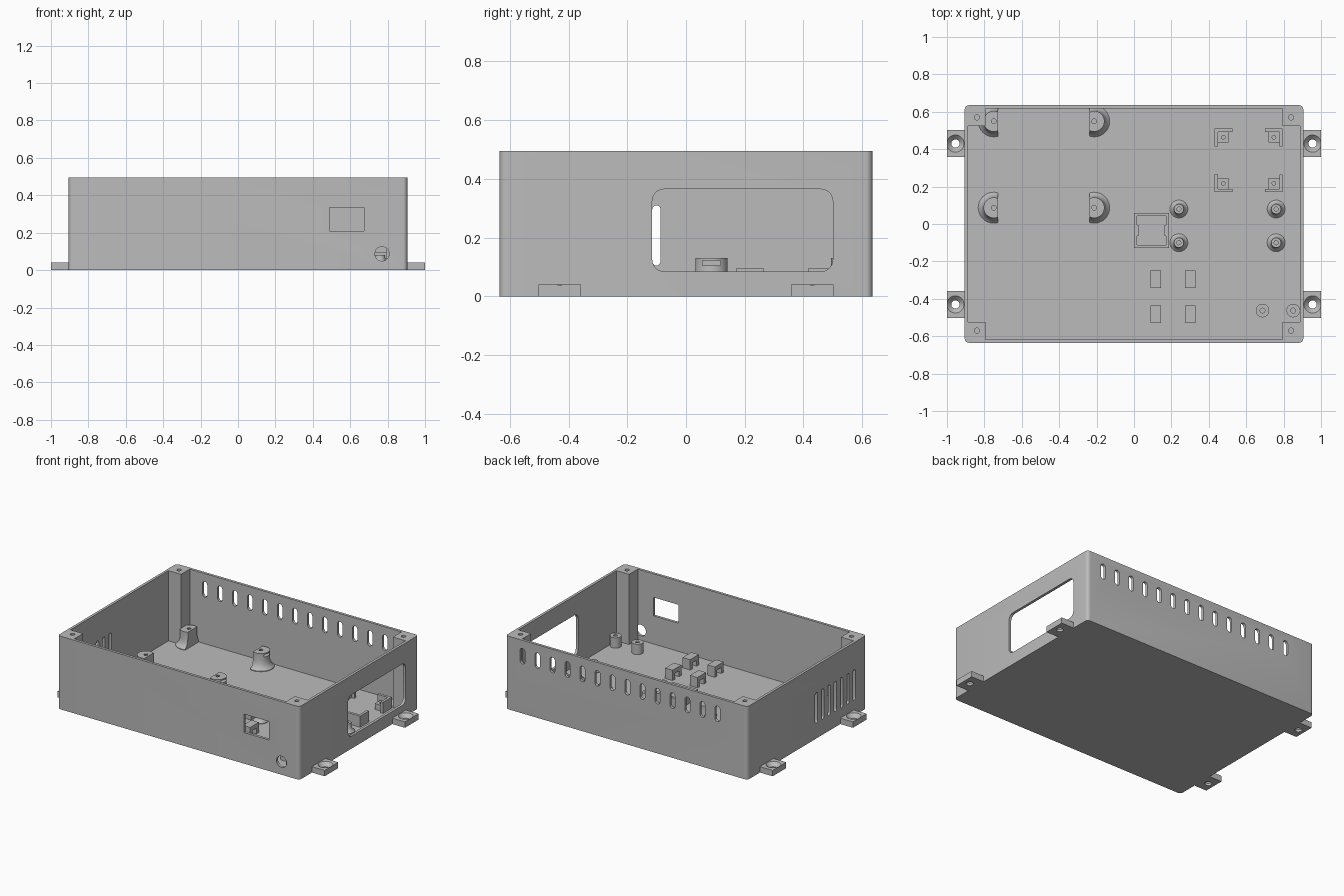
import bpy, bmesh, math
from mathutils import Vector

if "Cube" in bpy.data.objects:
    bpy.data.objects.remove(bpy.data.objects["Cube"], do_unlink=True)

grey = bpy.data.materials.new("matte grey plastic")
grey.use_nodes = True
grey.diffuse_color = (0.5, 0.5, 0.5, 1)
grey.node_tree.nodes["Principled BSDF"].inputs["Base Color"].default_value = (0.5, 0.5, 0.5, 1)

TOP, FLOOR, WALL = 0.495, 0.02, 0.018
HX, HY = 0.905, 0.635


def rounded(u0, u1, v0, v1, r=0.0, n=6):
    """Outline of a rectangle with rounded corners."""
    if r == 0:
        return [(u0, v0), (u1, v0), (u1, v1), (u0, v1)]
    pts = []
    corners = [(u1 - r, v1 - r), (u0 + r, v1 - r), (u0 + r, v0 + r), (u1 - r, v0 + r)]
    for q, (cu, cv) in enumerate(corners):
        for i in range(n + 1):
            a = math.pi / 2 * (q + i / n)
            pts.append((cu + r * math.cos(a), cv + r * math.sin(a)))
    return pts


def circle(u, v, r, n=32):
    return [(u + r * math.cos(math.tau * i / n), v + r * math.sin(math.tau * i / n)) for i in range(n)]


def add_prism(bm, outline, axis, lo, hi):
    place = {"x": lambda u, v, w: (w, u, v),
             "y": lambda u, v, w: (u, w, v),
             "z": lambda u, v, w: (u, v, w)}[axis]
    face = bm.faces.new([bm.verts.new(place(u, v, lo)) for u, v in outline])
    ext = bmesh.ops.extrude_face_region(bm, geom=[face])
    shift = Vector(place(0, 0, hi - lo))
    bmesh.ops.translate(bm, vec=shift, verts=[g for g in ext["geom"] if isinstance(g, bmesh.types.BMVert)])


def finish(name, bm):
    bmesh.ops.remove_doubles(bm, verts=bm.verts, dist=1e-5)
    bmesh.ops.recalc_face_normals(bm, faces=bm.faces)
    mesh = bpy.data.meshes.new(name)
    bm.to_mesh(mesh)
    bm.free()
    mesh.materials.append(grey)
    obj = bpy.data.objects.new(name, mesh)
    bpy.context.collection.objects.link(obj)
    return obj


def prisms(name, *specs):
    bm = bmesh.new()
    for spec in specs:
        add_prism(bm, *spec)
    return finish(name, bm)


def box(x0, x1, y0, y1, z0, z1):
    return (rounded(x0, x1, y0, y1), "z", z0, z1)


def lathe(name, profile, x, y, n=40):
    bm = bmesh.new()
    vs = [bm.verts.new((x + r, y, z)) for r, z in profile]
    edges = [bm.edges.new(pair) for pair in zip(vs, vs[1:])]
    bmesh.ops.spin(bm, geom=vs + edges, cent=(x, y, 0), axis=(0, 0, 1), angle=math.tau, steps=n)
    return finish(name, bm)


def activate(obj):
    bpy.ops.object.select_all(action="DESELECT")
    obj.select_set(True)
    bpy.context.view_layer.objects.active = obj


def cut(obj, *cutters):
    for cutter in cutters:
        activate(obj)
        mod = obj.modifiers.new("cut", "BOOLEAN")
        mod.operation, mod.solver, mod.object = "DIFFERENCE", "EXACT", cutter
        bpy.ops.object.modifier_apply(modifier=mod.name)
        bpy.data.objects.remove(cutter, do_unlink=True)


def smooth(obj):
    activate(obj)
    bpy.ops.object.shade_smooth_by_angle(angle=math.radians(30))


# Open tray with rounded vertical corners
body = prisms("enclosure_body", (rounded(-HX, HX, -HY, HY, 0.022), "z", 0, TOP))
cavity = prisms("cavity", (rounded(WALL - HX, HX - WALL, WALL - HY, HY - WALL), "z", FLOOR, TOP + 0.1))

# Wall openings: side window, front port, cable hole and two rows of vents
openings = [
    (rounded(-0.115, 0.5, 0.085, 0.365, 0.04), "x", HX - 0.05, HX + 0.05),
    (rounded(0.49, 0.675, 0.21, 0.335), "y", -HY - 0.05, -HY + 0.05),
    (circle(0.77, 0.087, 0.038), "y", -HY - 0.05, -HY + 0.05)]
for i in range(14):
    x = -0.68 + 0.1123 * i
    openings.append((rounded(x - 0.018, x + 0.018, 0.335, 0.44, 0.0179), "y", HY - 0.05, HY + 0.05))
for i in range(7):
    y = -0.101 - 0.0675 * i
    openings.append((rounded(y - 0.014, y + 0.014, 0.105, 0.31, 0.0139), "x", -HX - 0.05, -HX + 0.05))
cut(body, cavity, prisms("openings", *openings))
smooth(body)

# Corner screw posts and outside mounting tabs
for sx, side in ((-1, "right"), (1, "left")):
    for sy, end in ((-1, "front"), (1, "back")):
        xs = sorted((sx * 0.793, sx * (HX - WALL)))
        ys = sorted((sy * 0.524, sy * (HY - WALL)))
        post = prisms(f"{end}_{side}_corner_post", box(*xs, *ys, FLOOR, TOP))
        cut(post, prisms("pilot", (circle(sx * 0.84, sy * 0.57, 0.014, 20), "z", 0.35, TOP + 0.1)))
        smooth(post)

        xs = sorted((sx * (HX - 0.005), sx))
        ys = sorted((sy * 0.357, sy * 0.502))
        tab = prisms(f"{end}_{side}_mounting_tab", box(*xs, *ys, 0, 0.04))
        sink = [(0, -0.01), (0.022, -0.01), (0.022, 0.015), (0.047, 0.041), (0, 0.041)]
        cut(tab, lathe("sink", sink, sx * 0.955, sy * 0.43))
        smooth(tab)

# Large flared half-round bosses with a nut slot and a flat inner side
flare = [(0, 0.015), (0.083, 0.015), (0.083, 0.024), (0.069, 0.037), (0.06, 0.055),
         (0.055, 0.08), (0.055, 0.13), (0, 0.13)]
for x, s in ((-0.75, -1), (-0.213, 1)):
    for y in (0.087, 0.549):
        boss = lathe("board_boss", flare, x, y)
        flat = sorted((x - s * 0.024, x - s * 0.2))
        slot = sorted((x - s * 0.018, x + s * 0.1))
        cut(boss,
            prisms("flat", box(*flat, y - 0.1, y + 0.1, 0, 0.2)),
            prisms("slot", box(*slot, y - 0.03, y + 0.03, 0.105, 0.122)),
            prisms("hole", (circle(x, y, 0.013, 20), "z", 0.06, 0.2)))
        smooth(boss)

# Small flared standoffs
small = [(0, 0.015), (0.048, 0.015), (0.048, 0.024), (0.037, 0.034), (0.029, 0.05),
         (0.026, 0.08), (0.011, 0.08), (0.011, 0.035), (0, 0.035)]
for x in (0.24, 0.76):
    for y in (-0.1, 0.08):
        smooth(lathe("flared_standoff", small, x, y))

# Plain round standoffs near the front corner
plain = [(0, 0.015), (0.036, 0.015), (0.036, 0.09), (0.013, 0.09), (0.013, 0.035), (0, 0.035)]
for x in (0.687, 0.851):
    smooth(lathe("round_standoff", plain, x, -0.463))

# Corner brackets holding a small board: two arms and a low seat with a pin hole
for sx in (-1, 1):
    for sy in (-1, 1):
        ox, oy = 0.613 + sx * 0.182, 0.34 + sy * 0.17

        def span(o, s, a, b):
            return sorted((o - s * a, o - s * b))
        prisms("bracket_arms",
               box(*span(ox, sx, 0, 0.095), *span(oy, sy, 0, 0.018), 0.015, 0.095),
               box(*span(ox, sx, 0, 0.018), *span(oy, sy, 0.018, 0.095), 0.015, 0.095))
        seat = prisms("bracket_seat",
                      box(*span(ox, sx, 0.018, 0.075), *span(oy, sy, 0.018, 0.075), 0.015, 0.06))
        cut(seat, prisms("pin", (circle(ox - sx * 0.047, oy - sy * 0.047, 0.01, 20), "z", 0.03, 0.1)))

# Square module socket with two snap clips
socket = prisms("module_socket", box(0, 0.187, -0.128, 0.06, 0.015, 0.08))
cut(socket, prisms("pocket", box(0.017, 0.17, -0.111, 0.043, FLOOR, 0.1)))
prisms("socket_clips", box(0.017, 0.025, -0.065, -0.005, 0.065, 0.08),
       box(0.162, 0.17, -0.065, -0.005, 0.065, 0.08))

# Cable tie anchors: small blocks with a tunnel through them
for x in (0.117, 0.302):
    for y in (-0.295, -0.482):
        anchor = prisms("cable_tie_anchor", box(x - 0.028, x + 0.028, y - 0.046, y + 0.046, FLOOR, 0.09))
        cut(anchor, prisms("tunnel", box(x - 0.1, x + 0.1, y - 0.022, y + 0.022, 0, 0.06)))
